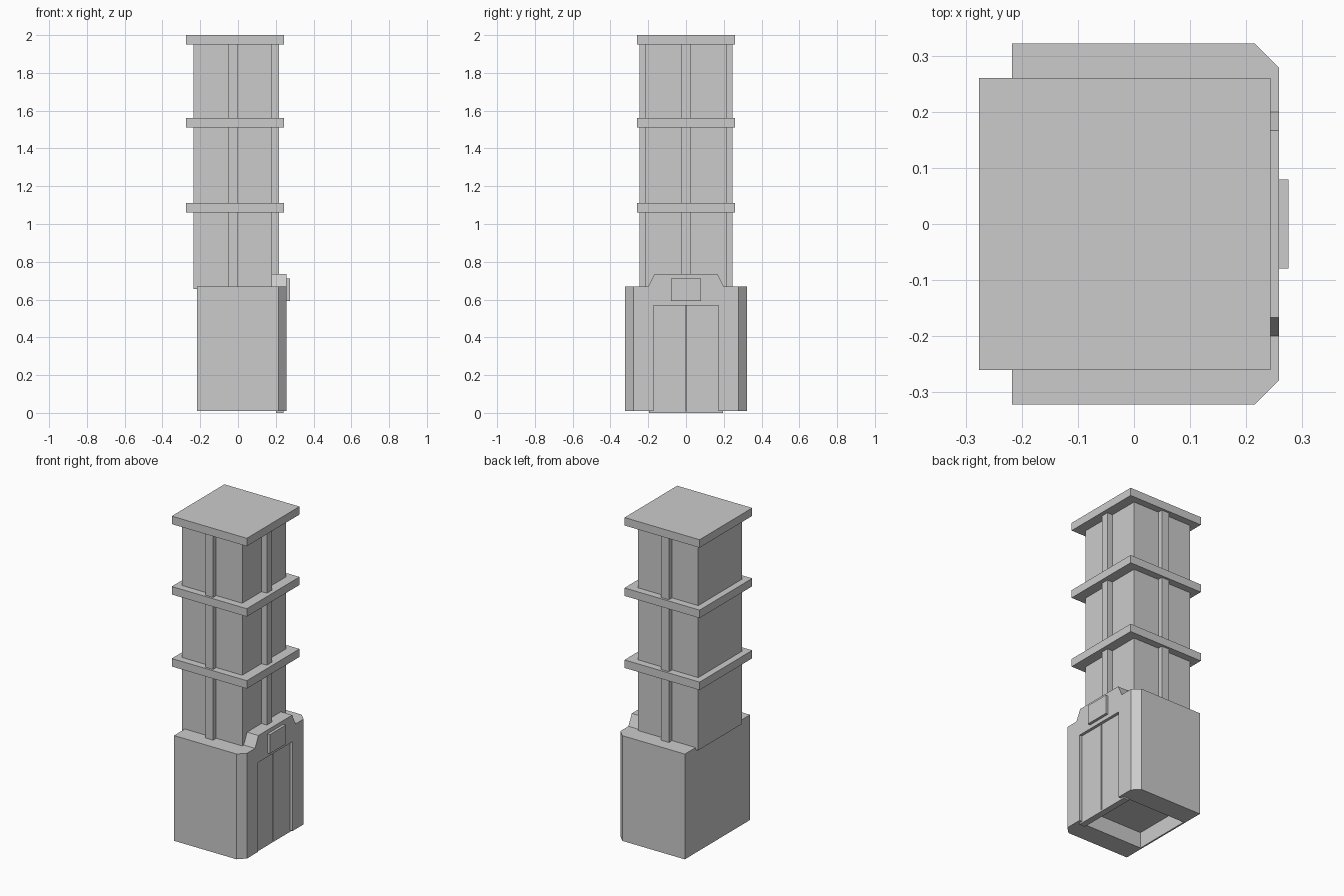
import bpy, bmesh

if "Cube" in bpy.data.objects:
    bpy.data.objects.remove(bpy.data.objects["Cube"])

grey = bpy.data.materials.new("light grey")
grey.diffuse_color = (0.6, 0.6, 0.6, 1)
grey.use_nodes = True
grey.node_tree.nodes["Principled BSDF"].inputs["Base Color"].default_value = grey.diffuse_color


def prism(name, pts, axis, lo, hi):
    """Extrude a 2D outline along x or z."""
    bm = bmesh.new()
    place = (lambda p, d: (d, *p)) if axis == "x" else (lambda p, d: (*p, d))
    face = bm.faces.new([bm.verts.new(place(p, lo)) for p in pts])
    ext = bmesh.ops.extrude_face_region(bm, geom=[face])["geom"]
    shift = (hi - lo, 0, 0) if axis == "x" else (0, 0, hi - lo)
    bmesh.ops.translate(bm, verts=[v for v in ext if isinstance(v, bmesh.types.BMVert)], vec=shift)
    bmesh.ops.recalc_face_normals(bm, faces=bm.faces)
    mesh = bpy.data.meshes.new(name)
    bm.to_mesh(mesh)
    bm.free()
    mesh.materials.append(grey)
    ob = bpy.data.objects.new(name, mesh)
    bpy.context.collection.objects.link(ob)
    return ob


def box(name, x0, x1, y0, y1, z0, z1):
    return prism(name, [(x0, y0), (x1, y0), (x1, y1), (x0, y1)], "z", z0, z1)


def cut(target, cutter):
    cutter.hide_render = True
    cutter.hide_viewport = True
    mod = target.modifiers.new("cut", "BOOLEAN")
    mod.operation = "DIFFERENCE"
    mod.solver = "EXACT"
    mod.object = cutter


# entrance block with chamfered front corners, door recess and hollow underside
base = prism("entrance_block",
             [(-0.217, -0.322), (0.215, -0.322), (0.258, -0.279),
              (0.258, 0.279), (0.215, 0.322), (-0.217, 0.322)], "z", 0.01, 0.668)
cut(base, box("recess_cutter", 0.228, 0.4, -0.172, 0.172, -0.2, 0.568))
cut(base, box("underside_cutter", -0.207, 0.2, -0.19, 0.19, -0.2, 0.11))

# raised header and sign plate over the doors
prism("header", [(-0.2, 0.668), (0.2, 0.668), (0.167, 0.736), (-0.167, 0.736)],
      "x", 0.18, 0.258)
box("sign_plate", 0.258, 0.275, -0.079, 0.079, 0.593, 0.712)

# sliding doors and sill
for side, name in ((-1, "left_door"), (1, "right_door")):
    y0, y1 = sorted((side * 0.003, side * 0.172))
    box(name, 0.228, 0.24, y0, y1, 0.01, 0.568)
box("door_sill", 0.2, 0.24, -0.195, 0.195, 0.0, 0.01)

# shaft with guide strips on three sides
box("shaft", -0.235, 0.18, -0.215, 0.215, 0.655, 1.96)
box("front_strip", 0.18, 0.217, -0.025, 0.025, 0.66, 1.955)
for side, name in ((-1, "left_strip"), (1, "right_strip")):
    y0, y1 = sorted((side * 0.215, side * 0.246))
    box(name, -0.054, 0.0, y0, y1, 0.66, 1.955)

# floor bands and roof slab
for i, (z0, z1) in enumerate(((1.06, 1.11), (1.51, 1.56), (1.95, 2.0))):
    box("roof_slab" if i == 2 else f"floor_band_{i + 1}", -0.276, 0.243, -0.26, 0.26, z0, z1)
